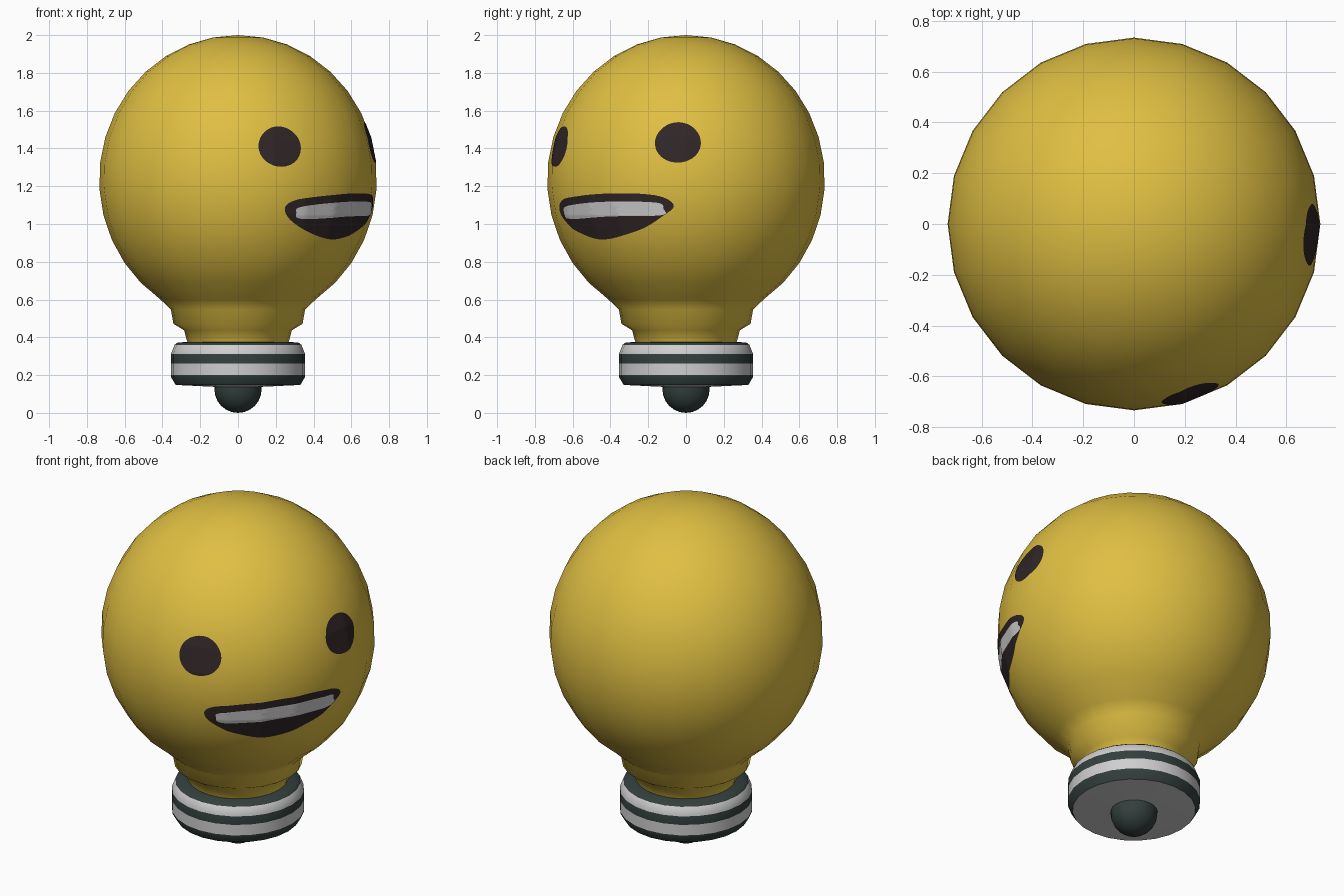
import bpy, bmesh, math
from mathutils import Vector
from mathutils.bvhtree import BVHTree

if "Cube" in bpy.data.objects:
    bpy.data.objects.remove(bpy.data.objects["Cube"])

SIDES = 24


def material(name, rgb):
    m = bpy.data.materials.new(name)
    m.diffuse_color = (*rgb, 1)
    m.use_nodes = True
    m.node_tree.nodes["Principled BSDF"].inputs["Base Color"].default_value = m.diffuse_color
    return m


YELLOW = material("warm_yellow", (0.74, 0.52, 0.055))
WHITE = material("off_white", (0.62, 0.62, 0.62))
GREEN = material("dark_green_grey", (0.033, 0.05, 0.047))
BROWN = material("dark_brown", (0.03, 0.019, 0.02))


def make_object(name, bm, mats, angle):
    me = bpy.data.meshes.new(name)
    bm.to_mesh(me)
    bm.free()
    ob = bpy.data.objects.new(name, me)
    bpy.context.collection.objects.link(ob)
    for m in mats:
        me.materials.append(m)
    bpy.ops.object.select_all(action='DESELECT')
    ob.select_set(True)
    bpy.context.view_layer.objects.active = ob
    bpy.ops.object.shade_smooth_by_angle(angle=math.radians(angle))
    return ob


def lathe(name, profile, mats, bands=None, angle=60):
    """Spin (radius, z) points, listed bottom to top; bands = material per segment."""
    bm = bmesh.new()
    rings = []
    for r, z in profile:
        if r == 0:
            rings.append([bm.verts.new((0, 0, z))] * SIDES)
        else:
            rings.append([bm.verts.new((r * math.cos(a), r * math.sin(a), z))
                          for a in (2 * math.pi * i / SIDES for i in range(SIDES))])
    for k, (lo, hi) in enumerate(zip(rings, rings[1:])):
        for i in range(SIDES):
            j = (i + 1) % SIDES
            quad = list(dict.fromkeys((lo[i], lo[j], hi[j], hi[i])))
            bm.faces.new(quad).material_index = bands[k] if bands else 0
    return make_object(name, bm, mats, angle)


# Glass bulb: neck steps, then an ellipsoid up to the crown
R, H, CZ = 0.735, 0.765, 1.235
neck = [(0.26, 0.36), (0.27, 0.38), (0.285, 0.437), (0.342, 0.472), (0.355, 0.546)]
globe = []
for k in range(15):
    t = math.radians(-56 + 146 * k / 14)
    globe.append((R * math.cos(t) if k < 14 else 0, CZ + H * math.sin(t)))
bulb = lathe("bulb", neck + globe, [YELLOW], angle=80)

# Striped screw base, closed underneath
lathe("screw_base",
      [(0, 0.137), (0.125, 0.138), (0.33, 0.148), (0.355, 0.19), (0.355, 0.2),
       (0.355, 0.262), (0.355, 0.312), (0.336, 0.36), (0.32, 0.372), (0.24, 0.378)],
      [WHITE, GREEN], [0, 0, 1, 1, 0, 1, 0, 1, 1], angle=40)

# Contact tip
tip = [(0, 0)] + [(0.125 * math.sin(t), 0.125 - 0.125 * math.cos(t))
                  for t in (math.radians(15 * k) for k in range(1, 7))] + [(0.125, 0.145)]
lathe("contact_tip", tip, [GREEN])

# Painted face: thin plates wrapped over the bulb
bm = bmesh.new()
bm.from_mesh(bulb.data)
surface = BVHTree.FromBMesh(bm)
bm.free()


def on_bulb(az, z, lift):
    """Azimuth in degrees, from the front (-y) towards +x."""
    a = math.radians(az)
    d = Vector((math.sin(a), -math.cos(a), 0))
    hit, normal, _, _ = surface.ray_cast(Vector((0, 0, z)), d)
    return hit + d * lift


def rounded(points, steps=8):
    """Closed smooth curve through the points."""
    out, n = [], len(points)
    for i in range(n):
        p = [Vector(points[(i + k) % n]) for k in (-1, 0, 1, 2)]
        for s in range(steps):
            t = s / steps
            out.append(0.5 * (2 * p[1] + (p[2] - p[0]) * t
                              + (2 * p[0] - 5 * p[1] + 4 * p[2] - p[3]) * t * t
                              + (3 * p[1] - p[0] - 3 * p[2] + p[3]) * t ** 3))
    return out


def plate(name, outline, centre, mat, lift, rings=16):
    """Outline runs clockwise in (azimuth, z)."""
    bm = bmesh.new()
    c = Vector(centre)
    mid = bm.verts.new(on_bulb(*c, lift))
    n = len(outline)
    prev = None
    for k in range(1, rings + 1):
        ring = [bm.verts.new(on_bulb(*c.lerp(p, k / rings), lift)) for p in outline]
        for i in range(n):
            j = (i + 1) % n
            if prev:
                bm.faces.new((prev[i], prev[j], ring[j], ring[i]))
            else:
                bm.faces.new((mid, ring[j], ring[i]))
        prev = ring
    # keep every face pointing away from the bulb
    bm.normal_update()
    flip = [f for f in bm.faces if f.normal.dot(Vector((*f.calc_center_median().xy, 0))) < 0]
    bmesh.ops.reverse_faces(bm, faces=flip)
    make_object(name, bm, [mat], 80)


# Eyes
for name, az, z, w in (("left_eye", 18.3, 1.41, 9.5), ("right_eye", 86.5, 1.432, 9.9)):
    oval = [Vector((az + w * math.sin(t), z + 0.107 * math.cos(t)))
            for t in (2 * math.pi * i / 48 for i in range(48))]
    plate(name, oval, (az, z), BROWN, 0.003)

# Open mouth and upper teeth
mouth = [(20.3, 1.077), (23.5, 1.12), (33.3, 1.142), (56.8, 1.162), (77, 1.152),
         (84.8, 1.10), (79.7, 1.04), (69.2, 0.97), (50, 0.918), (34.5, 0.952), (24, 1.015)]
plate("mouth", rounded(mouth), (52, 1.06), BROWN, 0.003)
teeth = [(25.6, 1.06), (28.5, 1.093), (51.5, 1.117), (76.9, 1.114), (80.4, 1.08),
         (79.1, 1.046), (55.8, 1.04), (29.2, 1.026)]
plate("teeth", rounded(teeth), (53, 1.075), WHITE, 0.006)
